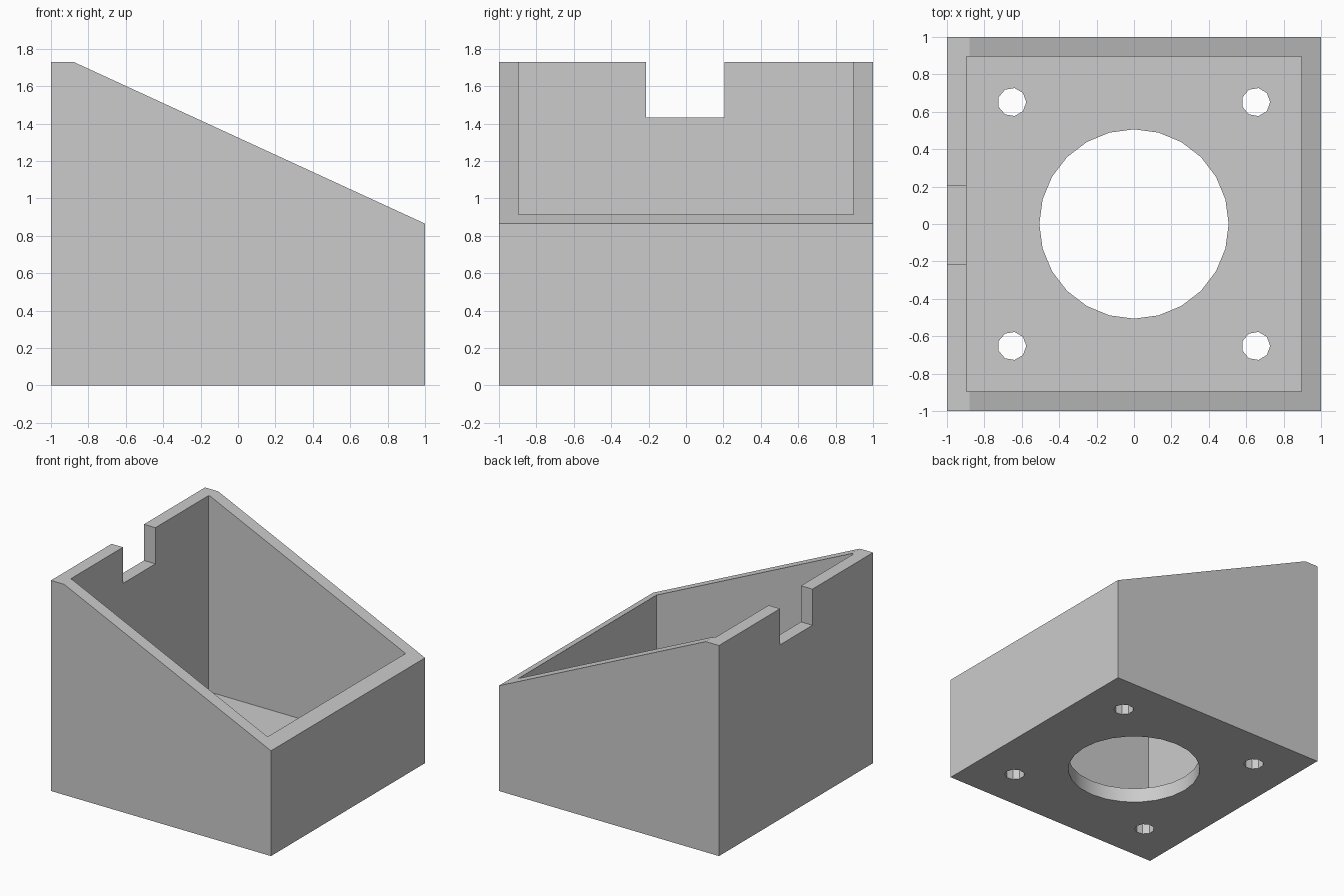
import bpy
import bmesh
import math
from mathutils import Matrix, Vector

cube = bpy.data.objects.get("Cube")
if cube:
    bpy.data.objects.remove(cube, do_unlink=True)

# Main dimensions
HALF = 1.0
INNER = 0.896
FLOOR = 0.12
TOP = 1.73
LOW = 0.865
NOTCH_Z = 1.433

grey = bpy.data.materials.new("plain grey")
grey.use_nodes = True
colour = (0.6, 0.6, 0.6, 1.0)
grey.diffuse_color = colour
grey.node_tree.nodes["Principled BSDF"].inputs["Base Color"].default_value = colour


def make_object(name, bm):
    bmesh.ops.recalc_face_normals(bm, faces=bm.faces[:])
    mesh = bpy.data.meshes.new(name)
    bm.to_mesh(mesh)
    bm.free()
    mesh.materials.append(grey)
    obj = bpy.data.objects.new(name, mesh)
    bpy.context.collection.objects.link(obj)
    return obj


def box(name, low, high):
    low, high = Vector(low), Vector(high)
    bm = bmesh.new()
    place = Matrix.Translation((low + high) / 2) @ Matrix.Diagonal((*(high - low), 1))
    bmesh.ops.create_cube(bm, size=1, matrix=place)
    return make_object(name, bm)


def drill(name, x, y, radius, sides):
    # Upright prism with its first corner towards +x
    bm = bmesh.new()
    ring = [bm.verts.new((x + radius * math.cos(math.tau * i / sides),
                          y + radius * math.sin(math.tau * i / sides), -0.2))
            for i in range(sides)]
    face = bm.faces.new(ring)
    extrude(bm, face, (0, 0, 0.6))
    return make_object(name, bm)


def extrude(bm, face, offset):
    result = bmesh.ops.extrude_face_region(bm, geom=[face], use_keep_orig=True)
    moved = [v for v in result["geom"] if isinstance(v, bmesh.types.BMVert)]
    bmesh.ops.translate(bm, vec=offset, verts=moved)


# Solid body: side profile with a sloping top, extruded from front to back
profile = [(-HALF, 0), (HALF, 0), (HALF, LOW), (-0.88, TOP), (-HALF, TOP)]
bm = bmesh.new()
side = bm.faces.new([bm.verts.new((x, -HALF, z)) for x, z in profile])
extrude(bm, side, (0, 2 * HALF, 0))
housing = make_object("sloped_housing", bm)

# Cavity, rim notch, central opening and four screw holes
cutters = [
    box("cavity_cutter", (-INNER, -INNER, FLOOR), (INNER, INNER, 2)),
    box("notch_cutter", (-1.2, -0.213, NOTCH_Z), (-0.7, 0.207, 2)),
    drill("opening_cutter", 0, 0, 0.506, 24),
]
for sx in (-1, 1):
    for sy in (-1, 1):
        cutters.append(drill("screw_hole_cutter", sx * 0.652, sy * 0.652, 0.076, 9))

for cutter in cutters:
    cutter.hide_render = True
    mod = housing.modifiers.new(cutter.name, "BOOLEAN")
    mod.operation = "DIFFERENCE"
    mod.solver = "EXACT"
    mod.object = cutter

# Apply the cuts and remove the helpers
bpy.ops.object.select_all(action="DESELECT")
housing.select_set(True)
bpy.context.view_layer.objects.active = housing
for mod in housing.modifiers[:]:
    bpy.ops.object.modifier_apply(modifier=mod.name)
for cutter in cutters:
    bpy.data.objects.remove(cutter, do_unlink=True)

# Smooth the round opening, keep every other edge crisp
bpy.ops.object.shade_smooth_by_angle(angle=math.radians(20))
